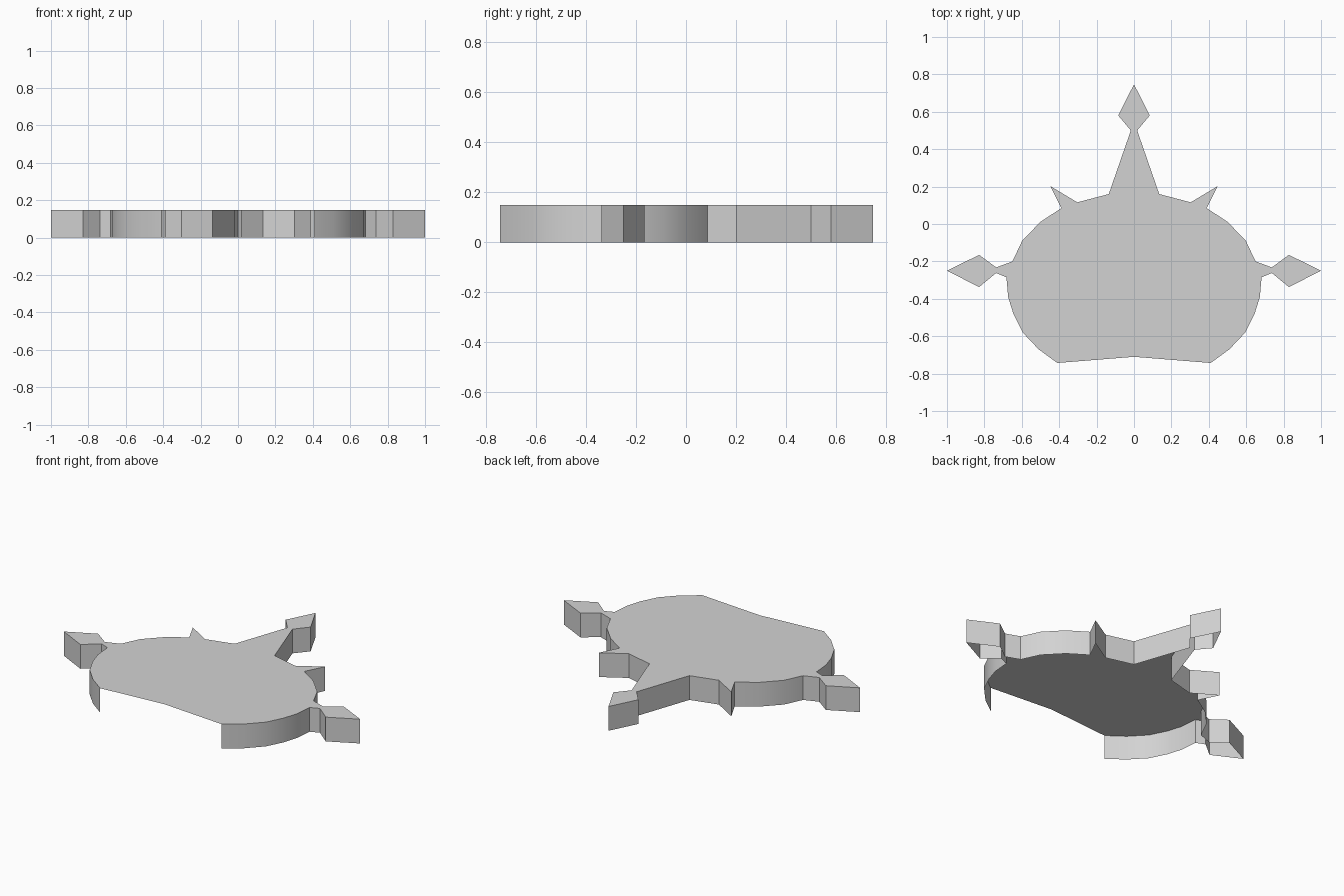
import bpy
import bmesh
import math

cube = bpy.data.objects.get("Cube")
if cube:
    bpy.data.objects.remove(cube, do_unlink=True)

HEIGHT = 0.148

# Plain grey material
grey = bpy.data.materials.new("plain_grey")
grey.use_nodes = True
colour = (0.65, 0.65, 0.65, 1.0)
grey.diffuse_color = colour
grey.node_tree.nodes["Principled BSDF"].inputs["Base Color"].default_value = colour

# Outline of the left half, from the front corner round to the tail tip
belly = [(0.41, -0.743), (0.51, -0.67), (0.595, -0.58), (0.645, -0.48),
         (0.673, -0.39), (0.682, -0.285)]
fin = [(0.737, -0.262), (0.828, -0.337), (1.0, -0.25), (0.828, -0.165),
       (0.737, -0.232), (0.65, -0.2)]
shoulder = [(0.598, -0.09), (0.5, 0.012), (0.388, 0.085)]
spike = [(0.447, 0.202), (0.303, 0.116)]
tail = [(0.135, 0.16), (0.017, 0.5), (0.084, 0.58)]
tail_tip = [(0.0, 0.747)]
notch = (0.0, -0.71)

half = belly + fin + shoulder + spike + tail
mirrored = [(-x, y) for x, y in reversed(half)]
outline = half + tail_tip + mirrored

# Top plate with walls hanging below; the front edge and underside stay open
bm = bmesh.new()
top = [bm.verts.new((x, y, HEIGHT)) for x, y in outline]
bottom = [bm.verts.new((x, y, 0)) for x, y in outline]
front = bm.verts.new((*notch, HEIGHT))
bm.faces.new(top + [front])
for i in range(len(outline) - 1):
    bm.faces.new((bottom[i], bottom[i + 1], top[i + 1], top[i]))

mesh = bpy.data.meshes.new("finned_shell")
bm.to_mesh(mesh)
bm.free()
mesh.materials.append(grey)
shell = bpy.data.objects.new("finned_shell", mesh)
bpy.context.collection.objects.link(shell)

# Smooth curved walls, sharp corners
bpy.ops.object.select_all(action="DESELECT")
shell.select_set(True)
bpy.context.view_layer.objects.active = shell
bpy.ops.object.shade_smooth_by_angle(angle=math.radians(25))
